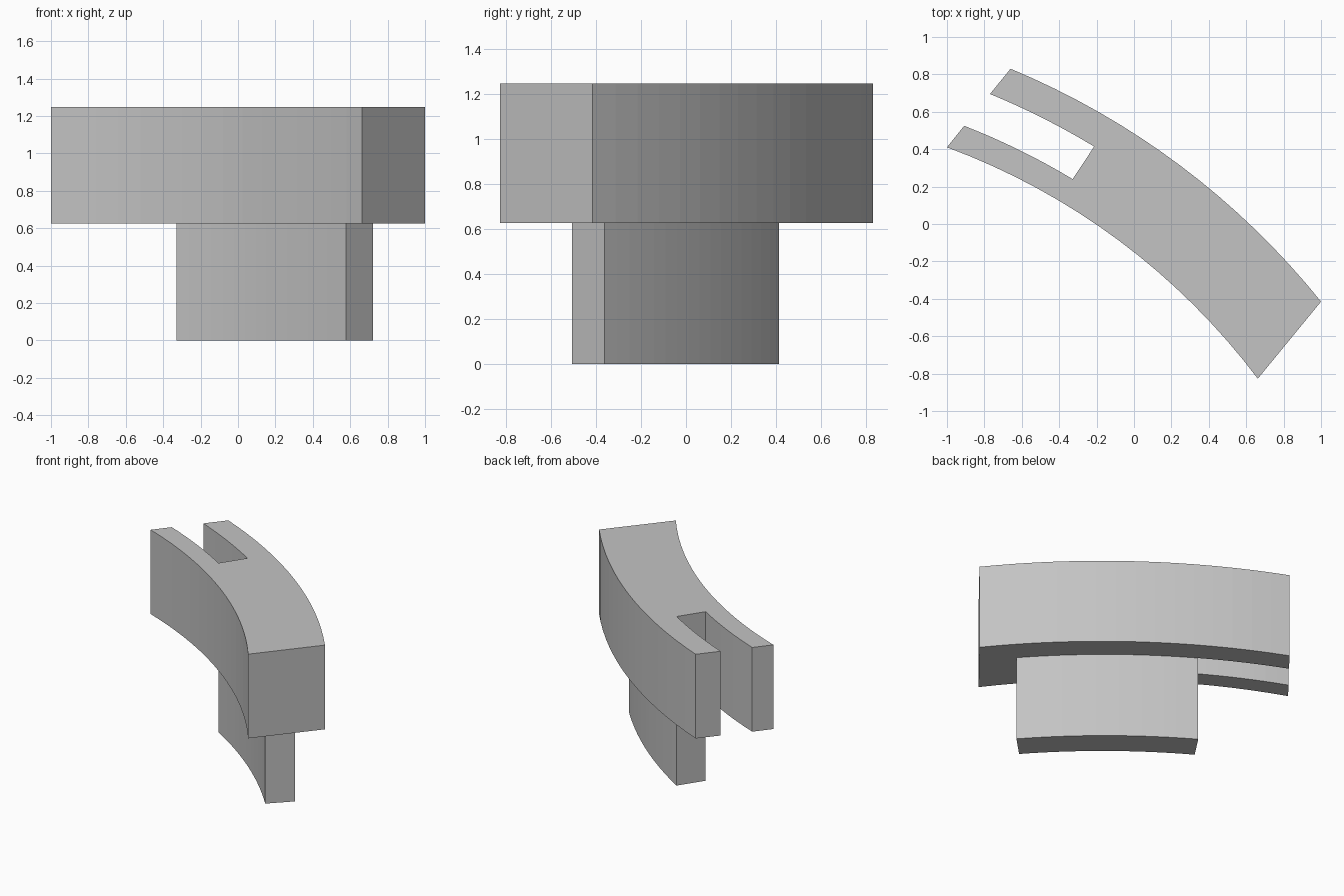
import bpy, bmesh, math
from mathutils import Vector

cube = bpy.data.objects.get("Cube")
if cube:
    bpy.data.objects.remove(cube, do_unlink=True)

CENTRE = Vector((-2.287, -3.03))   # shared centre of all the concentric arcs
STEP_Z, TOP_Z = 0.626, 1.247

grey = bpy.data.materials.new("plain grey")
grey.use_nodes = True
grey.diffuse_color = (0.55, 0.55, 0.55, 1)
grey.node_tree.nodes["Principled BSDF"].inputs["Base Color"].default_value = grey.diffuse_color


def arc(start, end, steps=16):
    """Points along the arc about CENTRE from start to end."""
    a, b = Vector(start) - CENTRE, Vector(end) - CENTRE
    ang_a, ang_b = math.atan2(a.y, a.x), math.atan2(b.y, b.x)
    points = []
    for i in range(steps + 1):
        t = i / steps
        angle = ang_a + (ang_b - ang_a) * t
        radius = a.length + (b.length - a.length) * t
        points.append(CENTRE + radius * Vector((math.cos(angle), math.sin(angle))))
    return points


def prism(name, outline, bottom, top):
    """Extrude a flat outline upward into a solid."""
    bm = bmesh.new()
    face = bm.faces.new([bm.verts.new((p.x, p.y, bottom)) for p in outline])
    result = bmesh.ops.extrude_face_region(bm, geom=[face], use_keep_orig=True)
    raised = [g for g in result["geom"] if isinstance(g, bmesh.types.BMVert)]
    bmesh.ops.translate(bm, verts=raised, vec=(0, 0, top - bottom))
    bmesh.ops.recalc_face_normals(bm, faces=bm.faces)
    mesh = bpy.data.meshes.new(name)
    bm.to_mesh(mesh)
    bm.free()
    mesh.materials.append(grey)
    obj = bpy.data.objects.new(name, mesh)
    bpy.context.collection.objects.link(obj)
    return obj


# Corners shared by the slot end and the stem
slot_inner, slot_outer = (-0.328, 0.24), (-0.213, 0.414)

# Curved head with an open slot between two tines
head_outline = (
    arc((-1.0, 0.41), (0.662, -0.827))
    + arc((1.0, -0.415), (-0.66, 0.83))
    + arc((-0.77, 0.695), slot_outer, 8)
    + arc(slot_inner, (-0.908, 0.525), 8)
)
prism("curved_head", head_outline, STEP_Z, TOP_Z)

# Narrow curved stem continuing the line of the slot
stem_outline = arc(slot_inner, (0.577, -0.507)) + arc((0.721, -0.363), slot_outer)
prism("curved_stem", stem_outline, 0, STEP_Z)
